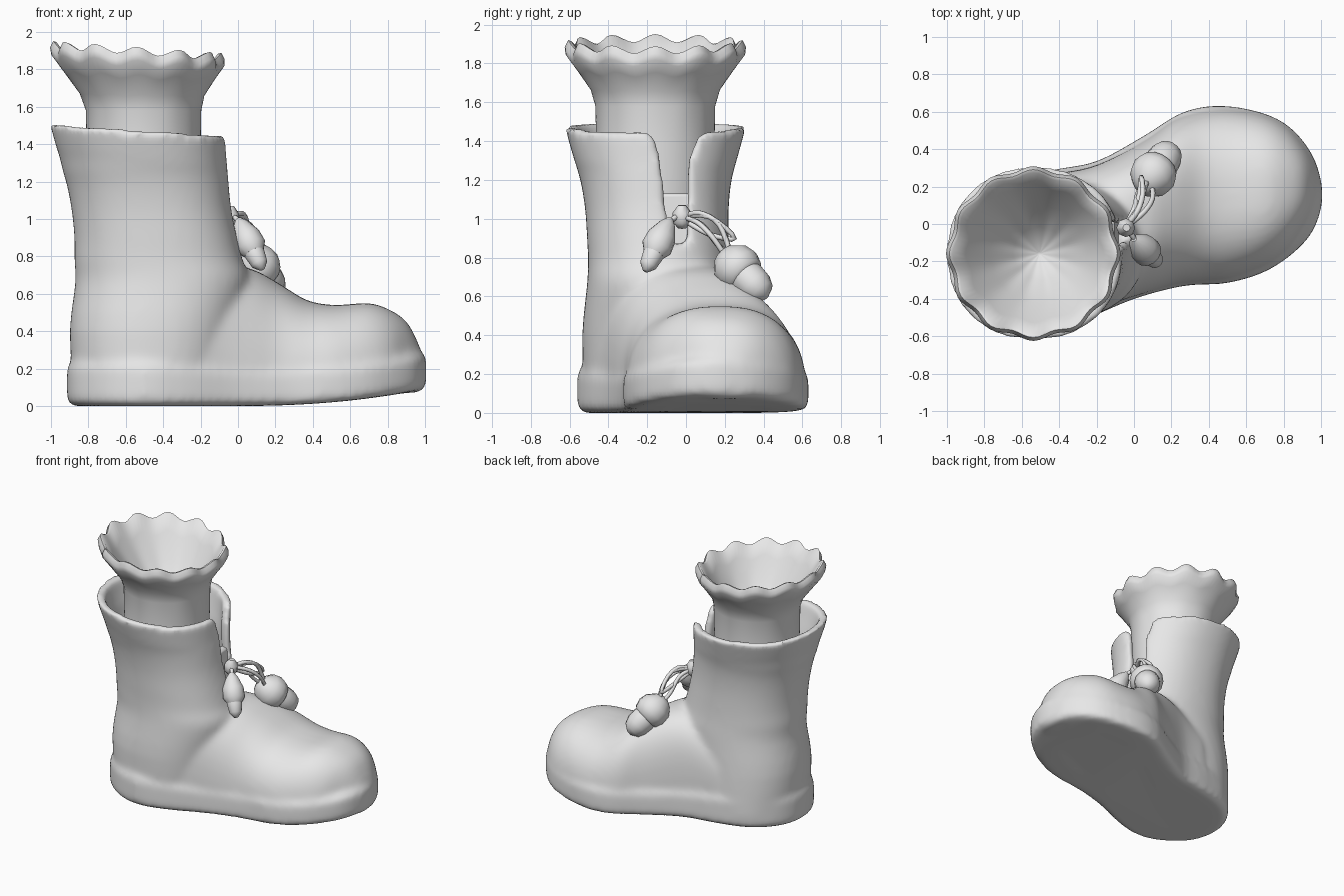
import bpy, bmesh
from math import sin, cos, pi, copysign
from mathutils import Vector

if "Cube" in bpy.data.objects:
    bpy.data.objects.remove(bpy.data.objects["Cube"])

grey = bpy.data.materials.new("plain_grey")
grey.use_nodes = True
grey.diffuse_color = (0.8, 0.8, 0.8, 1)
grey.node_tree.nodes["Principled BSDF"].inputs["Base Color"].default_value = (0.8, 0.8, 0.8, 1)


def make_object(name, bm):
    bmesh.ops.recalc_face_normals(bm, faces=bm.faces)
    mesh = bpy.data.meshes.new(name)
    bm.to_mesh(mesh)
    bm.free()
    mesh.materials.append(grey)
    ob = bpy.data.objects.new(name, mesh)
    bpy.context.collection.objects.link(ob)
    return ob


def activate(ob):
    bpy.ops.object.select_all(action="DESELECT")
    ob.select_set(True)
    bpy.context.view_layer.objects.active = ob


def smooth(ob, angle=0.7):
    activate(ob)
    bpy.ops.object.shade_smooth_by_angle(angle=angle)


def loft(name, rings):
    """Skin closed rings of equal size and cap both ends."""
    bm = bmesh.new()
    loops = [[bm.verts.new(p) for p in ring] for ring in rings]
    for a, b in zip(loops, loops[1:]):
        for i in range(len(a)):
            j = (i + 1) % len(a)
            bm.faces.new((a[i], a[j], b[j], b[i]))
    bm.faces.new(loops[0])
    bm.faces.new(loops[-1])
    return make_object(name, bm)


def spline(points, steps=4, closed=False):
    """Points along a smooth curve through the given ones."""
    pts = [Vector(p) for p in points]
    n, out = len(pts), []
    pick = (lambda i: pts[i % n]) if closed else (lambda i: pts[max(0, min(n - 1, i))])
    for i in range(n if closed else n - 1):
        a, b, c, d = (pick(i + k) for k in (-1, 0, 1, 2))
        for s in range(steps):
            t = s / steps
            out.append(0.5 * (2 * b + (c - a) * t + (2 * a - 5 * b + 4 * c - d) * t * t
                              + (3 * b - a - 3 * c + d) * t ** 3))
    return out if closed else out + [pts[-1]]


def power(v, e):
    return copysign(abs(v) ** e, v)


ANGLES = [2 * pi * i / 48 for i in range(48)]

# Sole: one outline, stacked with rounded edges and a raised toe
outline = spline([(-0.915, -0.15), (-0.865, -0.35), (-0.7, -0.5), (-0.5, -0.56), (-0.28, -0.515),
                  (0.0, -0.4), (0.27, -0.33), (0.5, -0.315), (0.72, -0.245), (0.9, -0.11),
                  (0.985, 0.03), (1.005, 0.2), (0.935, 0.4), (0.77, 0.56), (0.5, 0.63),
                  (0.27, 0.6), (0.06, 0.475), (-0.2, 0.335), (-0.45, 0.285), (-0.7, 0.205),
                  (-0.865, 0.04)], closed=True)


def sole_ring(inset, level):
    ring = []
    for i, p in enumerate(outline):
        tangent = (outline[(i + 1) % len(outline)] - outline[i - 1]).normalized()
        x, y = p.x - tangent.y * inset, p.y + tangent.x * inset
        front = max(0, p.x)
        low = 0.09 * max(0, x) ** 2.2
        high = 0.2 + 0.08 * front ** 3 + 0.035 * min(1, max(0, -p.x * 2))
        ring.append((x, y, low + (high - low) * level))
    return ring


sole = loft("sole", [sole_ring(*s) for s in
                     [(0.2, 0), (0.12, 0), (0.04, 0), (0.008, 0.05), (0, 0.2), (0, 0.85),
                      (0.015, 0.98), (0.06, 1.05), (0.2, 1.05)]])

# Foot: upright rounded sections along the length (x, y low, y high, top, roundness)
foot_rings = []
for x, y0, y1, top, e in spline([(-0.45, -0.52, 0.27, 0.62, 0.5), (-0.25, -0.48, 0.3, 0.72, 0.5),
                                 (-0.08, -0.415, 0.37, 0.76, 0.62), (0.08, -0.365, 0.46, 0.73, 0.75),
                                 (0.22, -0.325, 0.56, 0.655, 0.8), (0.37, -0.31, 0.605, 0.565, 0.8),
                                 (0.52, -0.295, 0.615, 0.54, 0.8), (0.7, -0.23, 0.585, 0.55, 0.8),
                                 (0.82, -0.15, 0.525, 0.51, 0.8), (0.91, -0.03, 0.43, 0.44, 0.8),
                                 (0.975, 0.07, 0.33, 0.31, 0.8)]):
    foot_rings.append([(x, (y0 + y1) / 2 + (y1 - y0) / 2 * power(cos(a), e),
                        0.12 + (top - 0.12) * power(sin(a), e) if sin(a) > 0 else 0.12 + 0.05 * sin(a))
                       for a in ANGLES])
foot = loft("foot", foot_rings)

# Shaft: level oval sections, outside up and inside down (z, x low, x high, y low, y high)
levels = [(0.1, -0.88, -0.05, -0.525, 0.265), (0.4, -0.9, 0.0, -0.535, 0.25),
          (0.66, -0.87, 0.06, -0.51, 0.235), (0.78, -0.875, 0.025, -0.505, 0.225),
          (0.9, -0.875, -0.005, -0.51, 0.22), (1.05, -0.89, -0.035, -0.52, 0.22),
          (1.2, -0.92, -0.05, -0.545, 0.235), (1.35, -0.97, -0.06, -0.59, 0.275),
          (1.475, -1.005, -0.065, -0.625, 0.31)]


def oval(level, inset):
    z, x0, x1, y0, y1 = level
    ring = []
    for a in ANGLES:
        x = (x0 + x1) / 2 + ((x1 - x0) / 2 - inset) * power(cos(a), 0.92)
        y = (y0 + y1) / 2 + ((y1 - y0) / 2 - inset) * power(sin(a), 0.92)
        ring.append((x, y, z - 0.065 * (x + 0.53) * (z > 1.3)))
    return ring


outer = spline(levels, 3)
shaft = loft("boot", [oval(s, 0) for s in outer]
             + [oval(s, 0.06) for s in reversed(outer) if s[0] > 0.85])

# Lacing slit cut through the front of the shaft
slit = [(-0.08, 0.87), (0.0, 0.87), (0.005, 1.22), (0.02, 1.33), (0.06, 1.42), (0.12, 1.47),
        (0.12, 1.65), (-0.22, 1.65), (-0.22, 1.47), (-0.165, 1.42), (-0.135, 1.33), (-0.12, 1.2)]
cutter = loft("slit_cutter", [[(x, y, z) for y, z in slit] for x in (-0.35, 0.2)])
cut = shaft.modifiers.new("slit", "BOOLEAN")
cut.operation, cut.object, cut.solver = "DIFFERENCE", cutter, "EXACT"
activate(shaft)
bpy.ops.object.modifier_apply(modifier="slit")
bpy.data.objects.remove(cutter)

# Blend sole, foot and shaft into one soft skin
foot.select_set(True)
sole.select_set(True)
bpy.ops.object.join()
blend = shaft.modifiers.new("blend", "REMESH")
blend.mode, blend.voxel_size, blend.use_smooth_shade = "VOXEL", 0.02, True
soften = shaft.modifiers.new("soften", "SMOOTH")
soften.factor, soften.iterations = 0.5, 12

# Tongue behind the slit
bm = bmesh.new()
bmesh.ops.create_cube(bm, size=1)
for v in bm.verts:
    v.co = (-0.12 + v.co.x * 0.06 - v.co.z * 0.03, -0.065 + v.co.y * 0.2, 0.95 + v.co.z * 0.36)
tongue = make_object("tongue", bm)
rounding = tongue.modifiers.new("rounding", "BEVEL")
rounding.width, rounding.segments = 0.015, 2
smooth(tongue)

# Sock: straight tube that flares into a wavy frill, with a pleated funnel inside
LOBES = 12
sock_rings = []
for z, r, wave in [(0.95, 0.29, 0), (1.4, 0.305, 0), (1.58, 0.308, 0.05), (1.66, 0.33, 0.25),
                   (1.76, 0.4, 0.6), (1.83, 0.452, 0.9), (1.865, 0.455, 1), (1.9, 0.437, 1),
                   (1.895, 0.42, 1), (1.8, 0.36, 0.8), (1.65, 0.26, 0.6), (1.5, 0.14, 0.3), (1.4, 0.01, 0)]:
    flare = max(0, min(1, (z - 1.6) / 0.25))
    ring = []
    for i in range(LOBES * 8):
        a = 2 * pi * i / (LOBES * 8)
        lobe = wave * cos(a * LOBES)
        rr = r + 0.012 * lobe
        x = -0.505 - 0.033 * flare + rr * cos(a)
        ring.append((x, -0.158 + rr * sin(a), z + 0.02 * lobe - 0.07 * flare * (x + 0.54)))
    sock_rings.append(ring)
smooth(loft("frilled_sock", sock_rings), 1.0)


def turned(name, start, end, profile, sides=14):
    """Lathe a (distance, radius) profile along a line."""
    start, end = Vector(start), Vector(end)
    turn = (end - start).to_track_quat("Z", "Y")
    rings = [[start + turn @ Vector((r * cos(2 * pi * i / sides), r * sin(2 * pi * i / sides), d))
              for i in range(sides)] for d, r in profile]
    smooth(loft(name, rings), 0.9)


# Knot, acorn charm and hanging tassel
turned("knot", (-0.05, -0.02, 0.95), (-0.04, -0.02, 1.07),
       [(0, 0.02), (0.03, 0.047), (0.08, 0.05), (0.12, 0.02)], 8)
cap_profile = [(-0.12, 0.02), (-0.095, 0.07), (-0.04, 0.115), (0.02, 0.125), (0.07, 0.107), (0.09, 0.08)]
nut_profile = [(0.04, 0.085), (0.1, 0.095), (0.16, 0.09), (0.21, 0.068), (0.24, 0.02)]
ends = ((0.1, 0.26, 0.75), (0.17, 0.36, 0.65))
turned("acorn_cap", *ends, cap_profile)
turned("acorn_nut", *ends, nut_profile)
ends = ((0.0, -0.08, 1.0), (0.13, -0.21, 0.73))
turned("tassel_cap", *ends, [(0, 0.015), (0.04, 0.045), (0.11, 0.075), (0.18, 0.08), (0.22, 0.055)])
turned("tassel_tip", *ends, [(0.17, 0.058), (0.23, 0.054), (0.29, 0.044), (0.325, 0.015)])

# Cords tied at the knot
strands = [[(0.02, 0.07, 1.03), (0.05, 0.17, 0.97), (0.07, 0.23, 0.82)],
           [(0.05, 0.06, 0.98), (0.1, 0.14, 0.9), (0.09, 0.22, 0.78)],
           [(0.0, 0.08, 0.97), (0.02, 0.16, 0.87), (0.06, 0.24, 0.79)],
           [(0.04, 0.12, 1.01), (0.04, 0.25, 0.9), (0.02, 0.12, 0.92), (-0.05, -0.02, 1.0)],
           [(-0.02, -0.05, 1.01), (0.01, -0.09, 0.98)]]
for i, strand in enumerate(strands):
    curve = bpy.data.curves.new("cord", "CURVE")
    curve.dimensions, curve.bevel_depth, curve.bevel_resolution = "3D", 0.014, 1
    path = spline([(-0.05, -0.02, 1.01)] + strand)
    line = curve.splines.new("POLY")
    line.points.add(len(path) - 1)
    for point, co in zip(line.points, path):
        point.co = (*co, 1)
    curve.materials.append(grey)
    bpy.context.collection.objects.link(bpy.data.objects.new("cord_%d" % (i + 1), curve))
